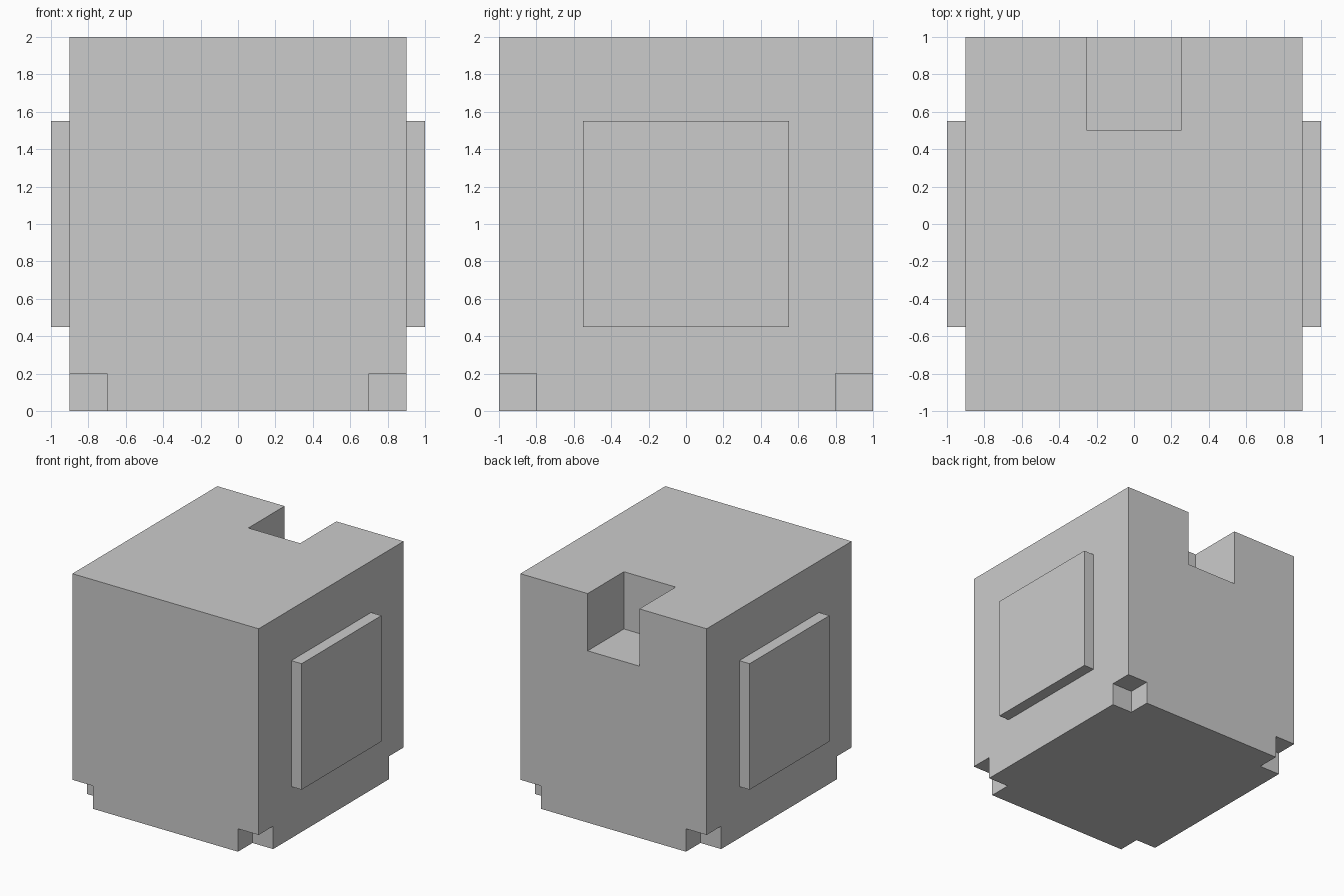
import bpy

if "Cube" in bpy.data.objects:
    bpy.data.objects.remove(bpy.data.objects["Cube"])


def box(name, lo, hi):
    """Axis-aligned box from its two extreme corners."""
    size = [b - a for a, b in zip(lo, hi)]
    centre = [(a + b) / 2 for a, b in zip(lo, hi)]
    bpy.ops.mesh.primitive_cube_add(size=1, location=centre)
    ob = bpy.context.object
    ob.name = name
    ob.scale = size
    bpy.ops.object.transform_apply(location=True, rotation=True, scale=True)
    return ob


def cut(target, cutter):
    """Subtract the cutter, apply, and remove the helper."""
    mod = target.modifiers.new(cutter.name, 'BOOLEAN')
    mod.operation = 'DIFFERENCE'
    mod.solver = 'EXACT'
    mod.object = cutter
    bpy.context.view_layer.objects.active = target
    bpy.ops.object.modifier_apply(modifier=mod.name)
    bpy.data.objects.remove(cutter, do_unlink=True)


# Main block
body = box("body", (-0.9, -1, 0), (0.9, 1, 2))

# Notch in the top edge at the back
cut(body, box("back_notch_cutter", (-0.25, 0.5, 1.5), (0.25, 1.2, 2.2)))

# Cubic notches at the four bottom corners
for sx in (-1, 1):
    for sy in (-1, 1):
        xs = sorted((sx * 0.7, sx * 1.1))
        ys = sorted((sy * 0.8, sy * 1.2))
        cut(body, box("corner_cutter", (xs[0], ys[0], -0.2), (xs[1], ys[1], 0.2)))

# Raised square panels on both sides
for side, sx in (("left", -1), ("right", 1)):
    xs = sorted((sx * 0.9, sx * 1.0))
    box(side + "_panel", (xs[0], -0.55, 0.45), (xs[1], 0.55, 1.55))
